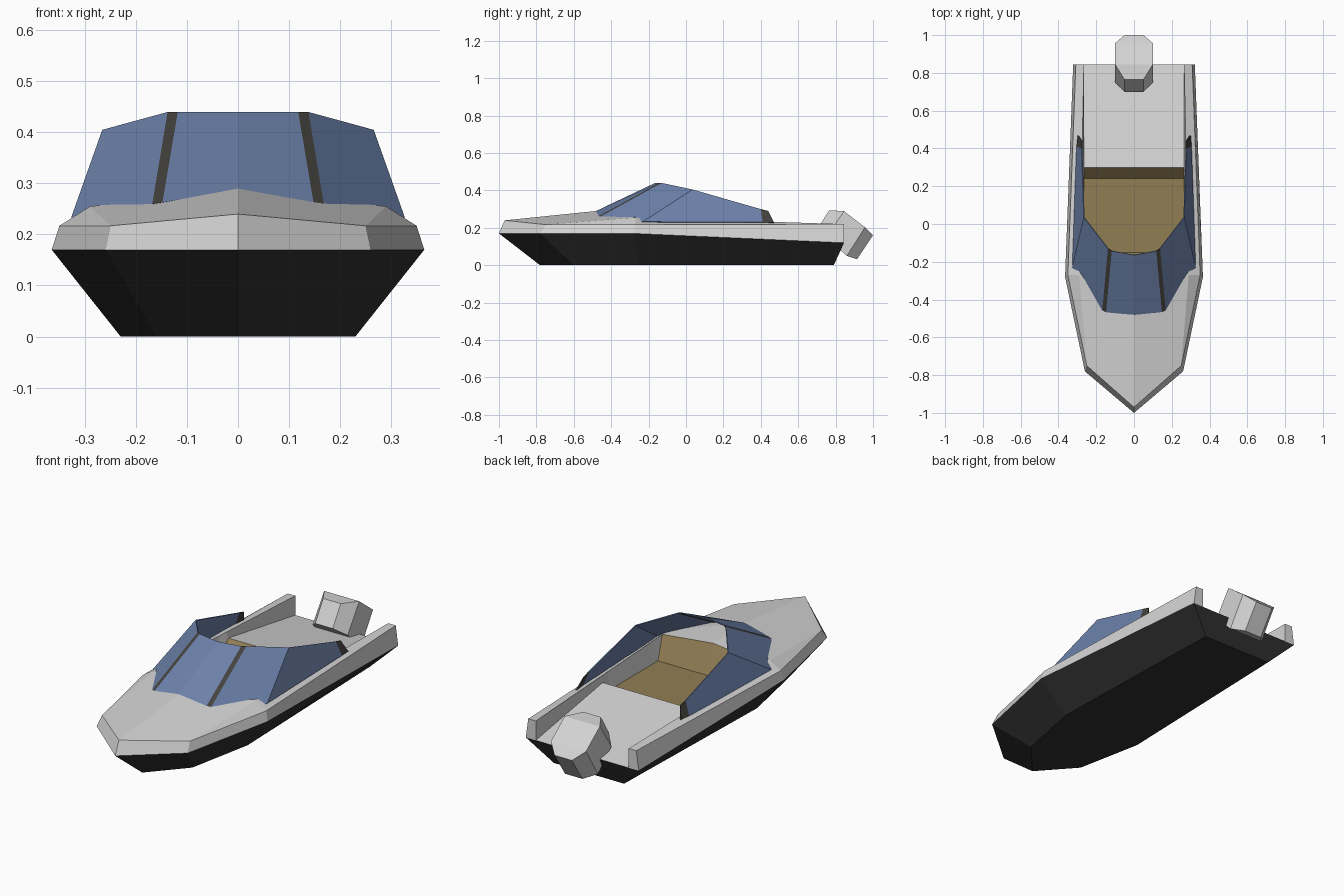
import bpy, bmesh
from mathutils import Vector

if "Cube" in bpy.data.objects:
    bpy.data.objects.remove(bpy.data.objects["Cube"])


def material(name, r, g, b):
    m = bpy.data.materials.new(name)
    m.diffuse_color = (r, g, b, 1)
    m.use_nodes = True
    m.node_tree.nodes["Principled BSDF"].inputs["Base Color"].default_value = m.diffuse_color
    return m


GREY = material("light grey", 0.66, 0.66, 0.66)
DARK = material("hull black", 0.03, 0.03, 0.03)
GLASS = material("blue glass", 0.15, 0.22, 0.40)
FRAME = material("frame grey", 0.058, 0.054, 0.047)
TAN = material("cockpit tan", 0.285, 0.21, 0.088)


def part(name, strips, mats, rule=None):
    """Skin between pairs of paths on the +x half, then mirror across x."""
    bm = bmesh.new()
    for a, b in strips:
        for i in range(len(a) - 1):
            pts = []
            for p in (a[i], a[i + 1], b[i + 1], b[i]):
                v = Vector(p)
                if all((v - q).length > 1e-5 for q in pts):
                    pts.append(v)
            if len(pts) < 3:
                continue
            for s in (1, -1):
                loop = [bm.verts.new((p.x * s, p.y, p.z)) for p in pts[::s]]
                f = bm.faces.new(loop)
                f.material_index = rule(i) if rule else 0
    bmesh.ops.remove_doubles(bm, verts=bm.verts, dist=1e-4)
    me = bpy.data.meshes.new(name)
    bm.to_mesh(me)
    bm.free()
    for m in mats:
        me.materials.append(m)
    ob = bpy.data.objects.new(name, me)
    bpy.context.collection.objects.link(ob)
    return ob


def centre(path):
    return [(0, p[1], p[2]) for p in path]


# Lower hull: sides, bottom and transom
chine = [(0, -.78, 0), (.16, -.6, 0), (.23, -.25, 0), (.20, .79, 0)]
gunwale = [(0, -1, .17), (.26, -.78, .17), (.365, -.28, .17), (.322, .845, .12)]
part("hull", [
    (chine, gunwale),
    (centre(chine), chine),
    ([chine[-1], (0, .79, 0)], [gunwale[-1], (0, .845, .12)]),
], [DARK])

# Upper body: side band, rail tops, foredeck, inner walls, rail ends
def rail_inner(y):
    t = (y + .27) / 1.115
    return (.29 - .025 * t, y, .255 - .035 * t)


rail_outer = [(0, -.97, .24), (.25, -.75, .217), (.35, -.27, .217), (.308, .845, .22)]
deck_side = [(.25, -.75, .217), rail_inner(-.27), rail_inner(-.22)]
deck_mid = [(0, -.97, .24), (0, -.48, .29), (0, -.22, .285)]
well = [rail_inner(-.22), (.265, -.15, .15), (.265, .24, .15),
        (.265, .30, .21), (.265, .845, .12)]
part("upper_body", [
    (gunwale, rail_outer),
    (rail_outer[1:], [rail_outer[1], rail_inner(-.27), rail_inner(.845)]),
    (deck_side, deck_mid),
    ([rail_inner(p[1]) for p in well], well),
    ([gunwale[-1], well[-1]], [rail_outer[-1], rail_inner(.845)]),
], [GREY])

# Cockpit tub and sloping rear deck
tub = well[:4]
part("cockpit_tub", [(tub, [(0, -.22, .285)] + centre(tub[1:]))], [TAN])
part("rear_deck", [(well[3:], centre(well[3:]))], [GREY])

# Wraparound windscreen with pillars and dark rear ends
base = [(0, -.485, .288), (.148, -.467, .263), (.168, -.458, .26),
        (.327, -.23, .233), (.305, .41, .23), (.30, .47, .228)]
rim = [(0, -.165, .44), (.118, -.143, .44), (.138, -.13, .44),
       (.266, .035, .405), (.278, .40, .30), (.277, .44, .29)]
screen = part("windscreen", [(base, rim)], [GLASS, FRAME],
              lambda i: 1 if i in (1, 4) else 0)
solid = screen.modifiers.new("thickness", 'SOLIDIFY')
solid.thickness = .005
solid.offset = -1

# Tilted eight-sided motor cover
top = [(.05, .765, .294), (.1, .845, .289), (.1, .957, .203), (.05, 1.0, .16)]
low = [(.05, .70, .19), (.1, .75, .15), (.1, .86, .05), (.05, .914, .032)]


def closed(path):
    return [(0, *path[0][1:])] + path + [(0, *path[-1][1:])]


part("motor", [
    (closed(low), closed(top)),
    (top, centre(top)),
    (centre(low), low),
], [GREY])
